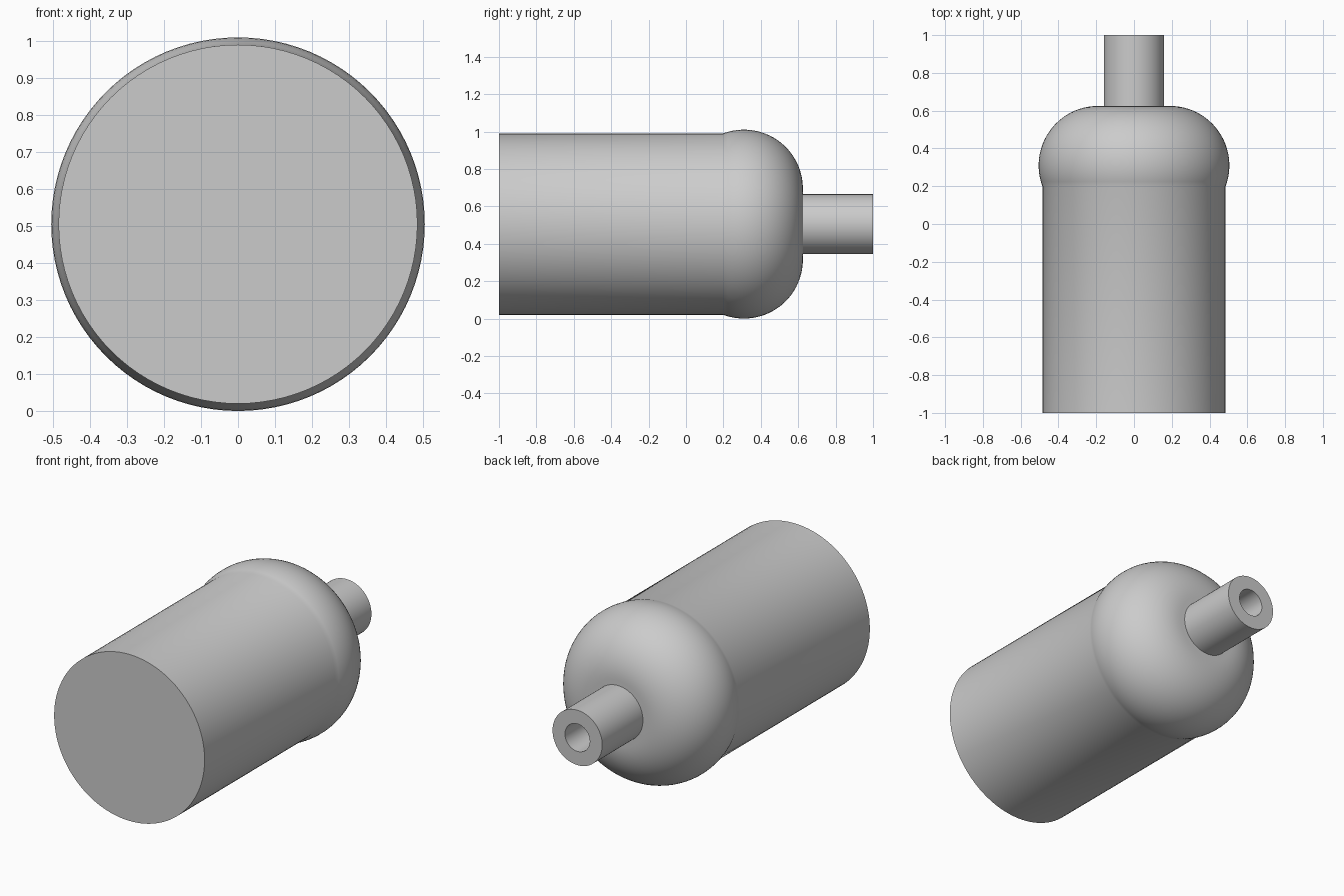
import bpy, bmesh, math
from mathutils import Vector, Matrix

if "Cube" in bpy.data.objects:
    bpy.data.objects.remove(bpy.data.objects["Cube"])

AXIS_Z = 0.505
SEGMENTS = 96

grey = bpy.data.materials.new("plain grey")
grey.use_nodes = True
colour = (0.6, 0.6, 0.6, 1)
grey.diffuse_color = colour
grey.node_tree.nodes["Principled BSDF"].inputs["Base Color"].default_value = colour


def lathe(name, profile):
    """Spin (radius, y) points about the lengthwise axis."""
    bm = bmesh.new()
    verts = [bm.verts.new((r, y, 0)) for r, y in profile]
    edges = [bm.edges.new(pair) for pair in zip(verts, verts[1:])]
    bmesh.ops.spin(bm, geom=verts + edges, cent=(0, 0, 0), axis=(0, 1, 0),
                   angle=math.tau, steps=SEGMENTS, use_duplicate=False)
    bmesh.ops.remove_doubles(bm, verts=bm.verts, dist=0.0001)
    bmesh.ops.recalc_face_normals(bm, faces=bm.faces)
    bmesh.ops.translate(bm, verts=bm.verts, vec=(0, 0, AXIS_Z))
    mesh = bpy.data.meshes.new(name)
    bm.to_mesh(mesh)
    bm.free()
    mesh.materials.append(grey)
    obj = bpy.data.objects.new(name, mesh)
    bpy.context.collection.objects.link(obj)
    bpy.ops.object.select_all(action="DESELECT")
    obj.select_set(True)
    bpy.context.view_layer.objects.active = obj
    bpy.ops.object.shade_smooth_by_angle(angle=math.radians(35))
    return obj


# Straight body, then the bulging rounded shoulder
arc_r, arc_y, arc_size = 0.19, 0.31, 0.315
start = -math.asin(0.11 / arc_size)
shoulder = []
for i in range(25):
    a = start + (math.pi / 2 - start) * i / 24
    shoulder.append((arc_r + arc_size * math.cos(a), arc_y + arc_size * math.sin(a)))
body = [(0, -1), (0.485, -1)] + shoulder + [(0, arc_y + arc_size)]
lathe("bottle_body", body)

# Neck tube with its bore
lathe("bottle_neck", [(0.16, 0.6), (0.16, 1), (0.08, 1), (0.08, 0.6)])
